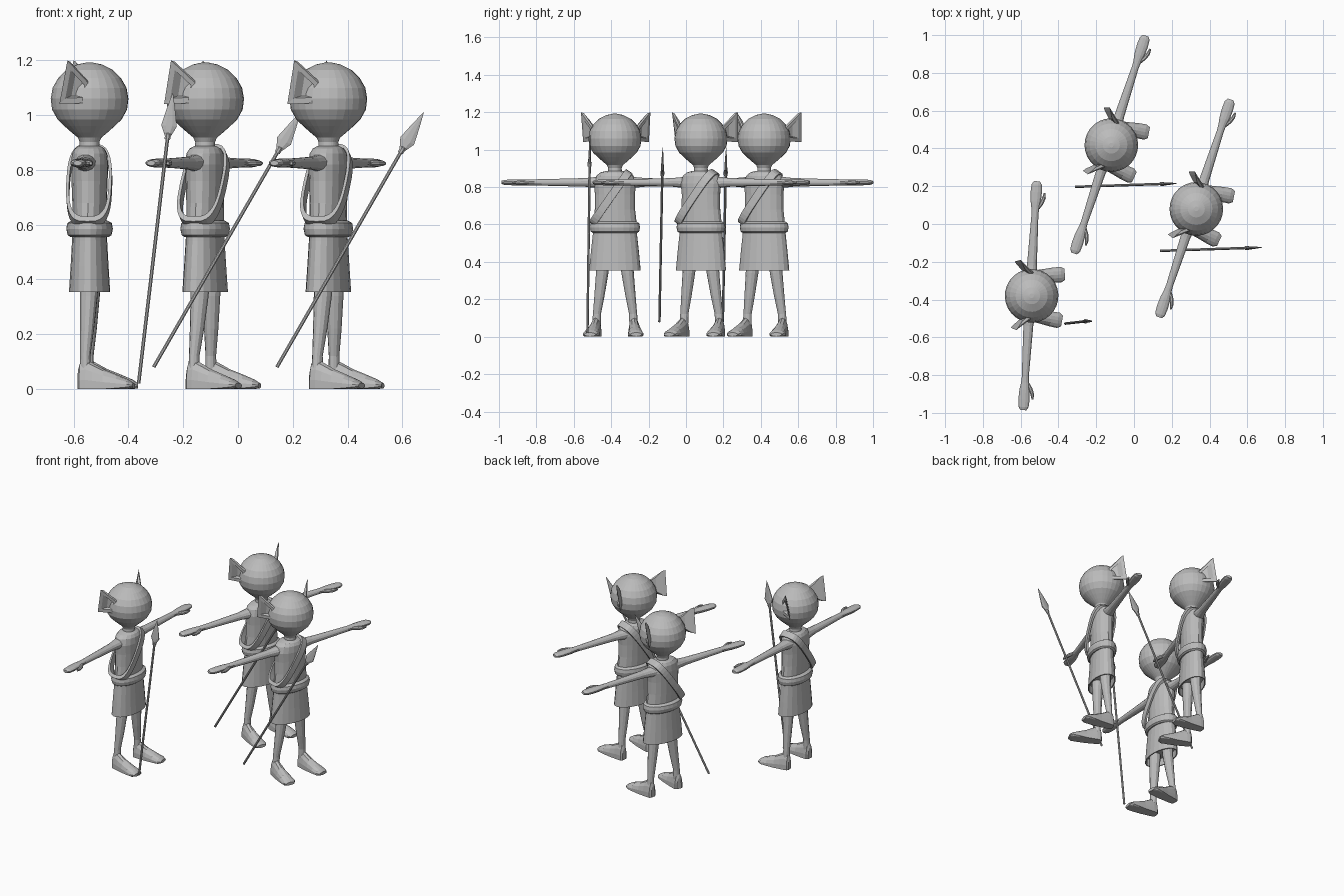
import bpy, bmesh, math
from mathutils import Vector, Matrix

if "Cube" in bpy.data.objects:
    bpy.data.objects.remove(bpy.data.objects["Cube"])

grey = bpy.data.materials.new("plain grey")
grey.diffuse_color = (0.5, 0.5, 0.5, 1)
grey.use_nodes = True
grey.node_tree.nodes["Principled BSDF"].inputs["Base Color"].default_value = grey.diffuse_color


def finish(bm, name, mirror=False):
    """Turn a bmesh into mesh data, optionally doubled across the local y plane."""
    if mirror:
        geo = bmesh.ops.duplicate(bm, geom=bm.verts[:] + bm.edges[:] + bm.faces[:])["geom"]
        for v in geo:
            if isinstance(v, bmesh.types.BMVert):
                v.co.y = -v.co.y
    bmesh.ops.recalc_face_normals(bm, faces=bm.faces[:])
    me = bpy.data.meshes.new(name)
    bm.to_mesh(me)
    bm.free()
    me.materials.append(grey)
    return me


def skin(bm, rings, closed=False):
    """Bridge rings of points; cap the ends unless the strip is closed."""
    vs = [[bm.verts.new(p) for p in r] for r in rings]
    n = len(vs[0])
    for i in range(len(vs) if closed else len(vs) - 1):
        a, b = vs[i], vs[(i + 1) % len(vs)]
        for j in range(n):
            k = (j + 1) % n
            bm.faces.new((a[j], a[k], b[k], b[j]))
    if not closed:
        bm.faces.new(vs[0])
        bm.faces.new(vs[-1])


def loft(bm, axis, sections, n=16, floor=None):
    """Sections are (cx, cy, cz, radius a, radius b), ellipses across the axis."""
    rings = []
    for cx, cy, cz, a, b in sections:
        ring = []
        for i in range(n):
            t = 2 * math.pi * (i + 0.5) / n
            c, s = a * math.cos(t), b * math.sin(t)
            d = {"z": (c, s, 0), "y": (c, 0, s), "x": (0, c, s)}[axis]
            p = Vector((cx, cy, cz)) + Vector(d)
            if floor is not None:
                p.z = max(p.z, floor)
            ring.append(p)
        rings.append(ring)
    skin(bm, rings)


def upright(profile, n):
    bm = bmesh.new()
    loft(bm, "z", [(0, 0, z, a, b) for z, a, b in profile], n)
    return bm


parts = []

# head and neck
head = [(1.192, .012), (1.185, .045), (1.165, .085), (1.135, .115), (1.1, .135),
        (1.06, .142), (1.02, .137), (.984, .117), (.96, .092), (.937, .066),
        (.918, .043), (.902, .036), (.885, .037), (.865, .055)]
parts.append(finish(upright([(z, r, r) for z, r in head], 28), "head"))

# ears: dished triangular cups with a raised rim
bm = bmesh.new()
outer = [Vector(p) for p in ((.005, .122, 1.115), (-.07, .186, 1.2),
                             (-.1, .176, 1.04), (.005, .13, 1.045))]
mid = sum(outer, Vector()) / 4
inner = [p.lerp(mid, .36) for p in outer]
deep = [p.lerp(mid, .5) + Vector((.012, -.025, 0)) for p in outer]
back = [p.lerp(mid, .05) + Vector((.008, -.014, 0)) for p in outer]
hump = [p.lerp(mid, .45) + Vector((.016, -.036, 0)) for p in outer]
skin(bm, [hump, back, outer, inner, deep])
parts.append(finish(bm, "ears", True))

# torso
parts.append(finish(upright([(.887, .04, .045), (.878, .054, .078), (.86, .064, .1),
                             (.82, .068, .113), (.76, .066, .107), (.68, .063, .108),
                             (.62, .061, .115), (.56, .063, .12)], 18), "torso"))

# belt
parts.append(finish(upright([(.555, .07, .119), (.562, .08, .13), (.585, .085, .135),
                             (.606, .081, .131), (.615, .065, .118)], 24), "belt"))

# skirt, with a recessed underside
parts.append(finish(upright([(.58, .062, .117), (.54, .064, .12), (.45, .069, .13),
                             (.355, .075, .139), (.355, .068, .132), (.4, .063, .125)], 20), "skirt"))

# shoulder strap: a rounded ribbon loop from the left shoulder to the right hip
bm = bmesh.new()
rings = []
u = Vector((0, .1, .142))
w = Vector((0, -.142, .1)).normalized() * .021
for i in range(32):
    t = 2 * math.pi * i / 32
    c, s = math.cos(t), math.sin(t)
    out = Vector((.083 * math.copysign(abs(s) ** .6, s), 0, 0)) + u * math.copysign(abs(c) ** .75, c)
    mid = Vector((0, -.022, .742))
    rings.append([mid + out + w, mid + out - w, mid + out * .87 - w, mid + out * .87 + w])
skin(bm, rings, True)
parts.append(finish(bm, "shoulder_strap"))

# arms with mitten hands and thumbs
bm = bmesh.new()
arm = [(.07, .042, .036), (.11, .034, .029), (.16, .027, .024), (.3, .023, .02),
       (.43, .019, .017), (.46, .021, .016), (.5, .028, .017), (.55, .031, .016),
       (.59, .028, .014), (.607, .016, .009)]
loft(bm, "y", [(-.008, y, .825, a, b) for y, a, b in arm], 12)
loft(bm, "y", [(x, y, .824, a, b) for x, y, a, b in
               ((.005, .46, .01, .01), (.022, .49, .013, .012),
                (.034, .52, .011, .011), (.037, .548, .005, .006))], 8)
parts.append(finish(bm, "arms", True))

# legs
bm = bmesh.new()
loft(bm, "z", [(.002, .062, .42, .036, .036), (.001, .068, .34, .033, .034),
               (-.004, .083, .22, .026, .028), (-.01, .097, .12, .019, .022),
               (-.01, .1, .06, .021, .024)], 12)
parts.append(finish(bm, "legs", True))

# feet, flat below and turned slightly outward
bm = bmesh.new()
loft(bm, "x", [(x, 0, .012, a, h) for x, a, h in
               ((-.036, .016, .06), (-.028, .027, .088), (-.005, .031, .095), (.02, .033, .082),
                (.06, .036, .06), (.11, .041, .04), (.15, .042, .023), (.17, .03, .01))], 14, 0)
bm.transform(Matrix.Translation((0, .103, 0)) @ Matrix.Rotation(math.radians(7), 4, "Z"))
parts.append(finish(bm, "feet", True))


def spear(low, high):
    """Shaft, collar and flat kite blade between two points."""
    low, high = Vector(low), Vector(high)
    length = (high - low).length
    bm = bmesh.new()
    loft(bm, "z", [(0, 0, z, r, r) for z, r in
                   ((0, .007), (length - .17, .007), (length - .17, .011),
                    (length - .15, .012), (length - .145, .008))], 8)
    loft(bm, "z", [(0, 0, length - d, a, b) for d, a, b in
                   ((.165, .008, .007), (.145, .018, .009), (.12, .031, .008),
                    (.06, .017, .005), (0, .001, .001))], 8)
    z = (high - low).normalized()
    y = Vector((0, 1, 0))
    x = y.cross(z).normalized()
    y = z.cross(x)
    m = Matrix((x, y, z)).transposed().to_4x4()
    bm.transform(Matrix.Translation(low) @ m)
    return finish(bm, "spear")


def place(me, name, matrix=Matrix()):
    ob = bpy.data.objects.new(name, me)
    ob.matrix_world = matrix
    bpy.context.collection.objects.link(ob)


# three figures, each with its own spear
figures = [((-.542, -.38, 0), -3.4, (-.363, -.527, .02), (-.238, -.513, 1.08)),
           ((-.12, .418, 0), -18.2, (-.308, .197, .08), (.228, .215, 1.01)),
           ((.33, .08, 0), -18.2, (.142, -.142, .08), (.678, -.124, 1.01))]
for number, (spot, turn, low, high) in enumerate(figures, 1):
    m = Matrix.Translation(spot) @ Matrix.Rotation(math.radians(turn), 4, "Z")
    for me in parts:
        place(me, f"{me.name}_{number}", m)
    place(spear(low, high), f"spear_{number}")
